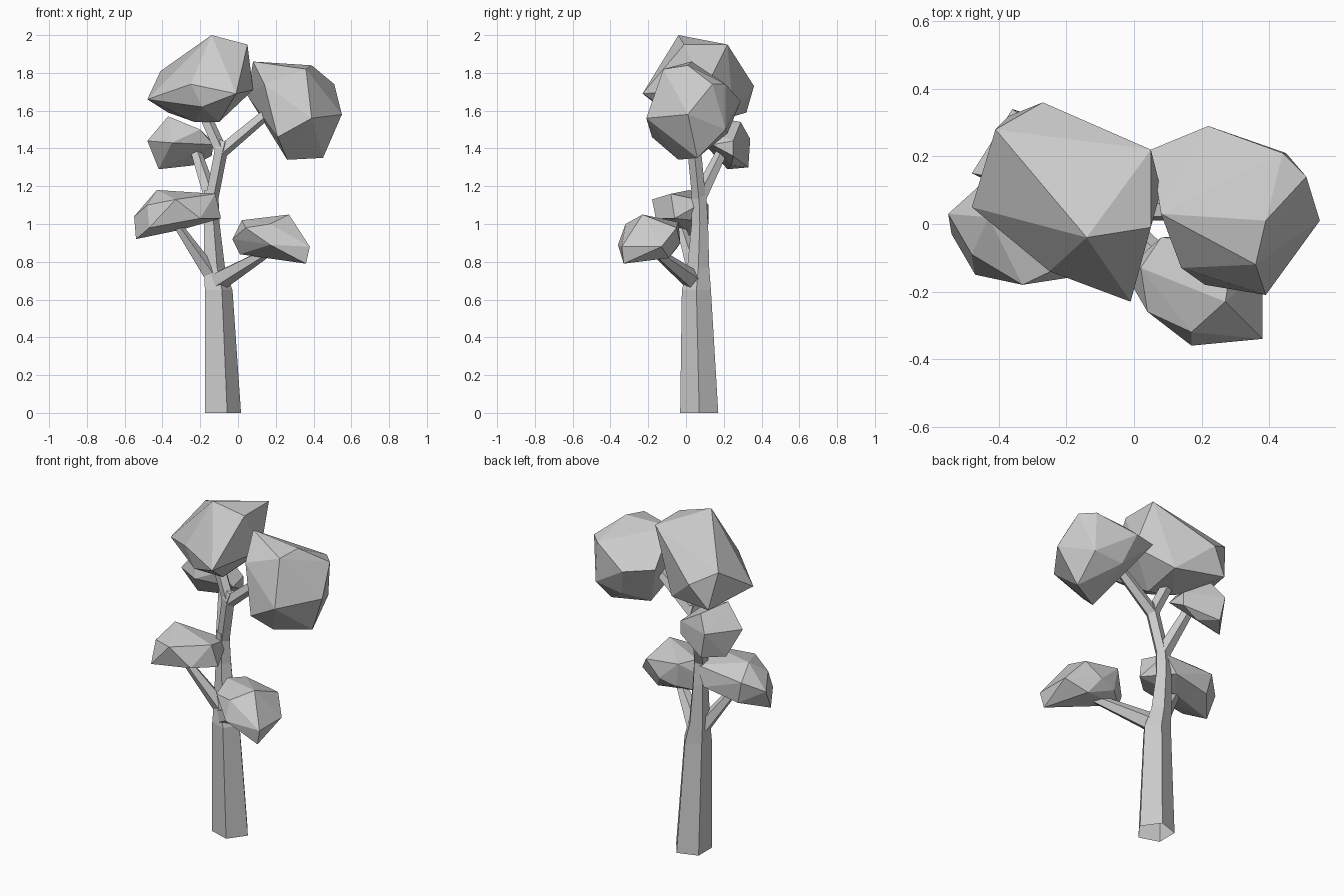
import bpy
import bmesh
from math import cos, sin, tau
from mathutils import Vector

default_cube = bpy.data.objects.get("Cube")
if default_cube:
    bpy.data.objects.remove(default_cube, do_unlink=True)

# One plain grey for the whole tree
GREY = (0.6, 0.6, 0.6, 1.0)
grey = bpy.data.materials.new("plain grey")
grey.use_nodes = True
grey.diffuse_color = GREY
grey.node_tree.nodes["Principled BSDF"].inputs["Base Color"].default_value = GREY


def finish(bm, name):
    """Turn a bmesh into a flat-shaded grey object."""
    bmesh.ops.recalc_face_normals(bm, faces=bm.faces[:])
    mesh = bpy.data.meshes.new(name)
    bm.to_mesh(mesh)
    bm.free()
    mesh.materials.append(grey)
    obj = bpy.data.objects.new(name, mesh)
    bpy.context.collection.objects.link(obj)
    return obj


def limb(name, stations, sides=5, upright=False):
    """Sweep a polygon, open at the root, along stations of (x, y, z, radius)."""
    bm = bmesh.new()
    centres = [Vector(s[:3]) for s in stations]
    rings = []
    for i, centre in enumerate(centres):
        ahead = centres[min(i + 1, len(centres) - 1)]
        behind = centres[max(i - 1, 0)]
        axis = Vector((0, 0, 1)) if upright else (ahead - behind).normalized()
        side = Vector((0, 1, 0)).cross(axis).normalized()
        other = axis.cross(side)
        ring = []
        for k in range(sides):
            angle = tau * k / sides
            offset = side * cos(angle) + other * sin(angle)
            ring.append(bm.verts.new(centre + offset * stations[i][3]))
        rings.append(ring)
    for low, high in zip(rings, rings[1:]):
        for k in range(sides):
            n = (k + 1) % sides
            bm.faces.new((low[k], low[n], high[n], high[k]))
    bm.faces.new(rings[-1])
    return finish(bm, name)


def clump(name, corners):
    """Faceted foliage: the convex hull around its main corners."""
    bm = bmesh.new()
    for corner in corners:
        bm.verts.new(corner)
    hull = bmesh.ops.convex_hull(bm, input=bm.verts[:])
    unused = {e for e in hull["geom_interior"] + hull["geom_unused"]
              if isinstance(e, bmesh.types.BMVert)}
    bmesh.ops.delete(bm, geom=list(unused), context="VERTS")
    return finish(bm, name)


# Trunk with its tapering steps
limb("trunk", [(-.09, .07, 0, .106), (-.11, .055, .65, .081),
               (-.13, .065, .77, .061), (-.143, .073, 1, .046),
               (-.145, .068, 1.18, .04)], upright=True)

# Branches
limb("upper_stem", [(-.145, .07, 1.12, .038), (-.09, .043, 1.4, .038),
                    (-.075, .043, 1.44, .025)])
limb("upper_right_branch", [(-.095, .045, 1.38, .038), (.18, .04, 1.61, .03)])
limb("upper_left_branch", [(-.09, .045, 1.38, .036), (-.18, .07, 1.58, .034)])
limb("back_branch", [(-.145, .07, 1.14, .042), (-.23, .2, 1.4, .03)])
limb("low_right_branch", [(-.12, .05, .69, .058), (.17, -.17, .86, .024)])
limb("low_left_branch", [(-.15, .05, .74, .045), (-.32, -.03, .99, .024)])

# Foliage clumps
clump("crown_foliage", [
    (-.14, -.04, 2), (.05, -.01, 1.95), (.05, .22, 1.95), (-.27, .36, 1.73),
    (-.01, -.23, 1.69), (-.48, .05, 1.66), (-.41, .28, 1.81),
    (-.25, -.14, 1.74), (-.19, -.14, 1.62), (.08, .1, 1.71), (-.1, 0, 1.54),
    (-.23, .06, 1.54), (-.37, .32, 1.59), (-.08, .25, 1.57)])
clump("right_foliage", [
    (.08, .03, 1.86), (.39, .01, 1.84), (.36, -.12, 1.82), (.51, .14, 1.74),
    (.55, .01, 1.58), (.45, .21, 1.5), (.39, -.21, 1.56), (.14, -.13, 1.74),
    (.21, -.18, 1.46), (.22, .29, 1.65), (.44, .21, 1.74), (.45, .06, 1.35),
    (.26, -.04, 1.34), (.27, .22, 1.48), (.05, .22, 1.68)])
clump("back_foliage", [
    (-.48, .15, 1.44), (-.37, .13, 1.57), (-.42, .22, 1.29), (-.36, .34, 1.45),
    (-.33, .33, 1.3), (-.3, .29, 1.54), (-.14, .25, 1.36), (-.14, .25, 1.44),
    (-.13, .14, 1.42), (-.35, .09, 1.43), (-.2, .11, 1.5), (-.24, .24, 1.31)])
clump("left_foliage", [
    (-.55, .03, 1.04), (-.43, .02, 1.18), (-.48, -.09, 1.1), (-.47, -.15, .98),
    (-.54, -.03, .92), (-.33, -.18, 1.13), (-.12, -.08, 1.16),
    (-.09, -.06, 1.03), (-.2, -.16, 1.03), (-.45, .12, 1.1),
    (-.14, .1, 1.12), (-.2, .12, 1.01), (-.42, .11, .97), (-.3, 0, .97)])
clump("front_foliage", [
    (-.03, -.14, .92), (.02, -.13, 1.02), (.27, -.23, 1.05), (.38, -.34, .88),
    (.36, -.33, .79), (.17, -.36, .89), (.17, -.32, 1), (.04, -.26, .98),
    (.38, -.13, .88), (.3, -.05, .98), (.08, -.04, 1.01), (.2, -.03, .9),
    (.1, -.05, .87), (.01, -.12, .84), (.25, -.09, .82)])
